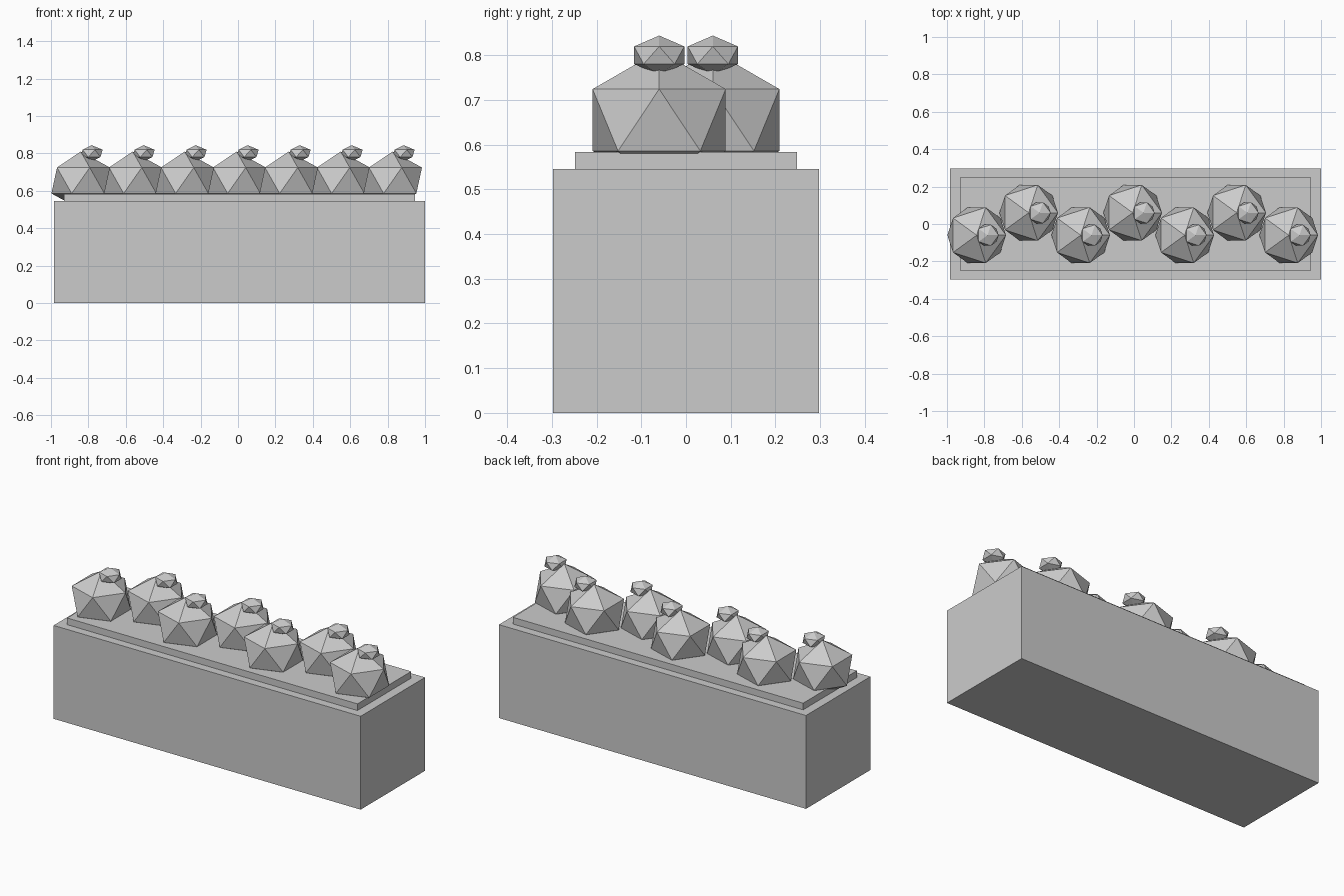
import bpy

if "Cube" in bpy.data.objects:
    bpy.data.objects.remove(bpy.data.objects["Cube"])

# One plain grey for everything
grey = bpy.data.materials.new("light_grey")
grey.diffuse_color = (0.6, 0.6, 0.6, 1)
grey.use_nodes = True
grey.node_tree.nodes["Principled BSDF"].inputs["Base Color"].default_value = grey.diffuse_color


def box(name, x0, x1, half_y, z0, z1):
    bpy.ops.mesh.primitive_cube_add(size=1, location=((x0 + x1) / 2, 0, (z0 + z1) / 2))
    ob = bpy.context.object
    ob.name = name
    ob.scale = (x1 - x0, half_y * 2, z1 - z0)
    ob.data.materials.append(grey)


def blob(name, x, y, z, radius, height):
    bpy.ops.mesh.primitive_ico_sphere_add(subdivisions=1, radius=1, location=(x, y, z))
    ob = bpy.context.object
    ob.name = name
    ob.scale = (radius, radius, height)
    ob.data.materials.append(grey)


# Planter trough and the soil slab on top
box("planter_box", -0.983, 1.0, 0.297, 0, 0.545)
box("soil", -0.93, 0.945, 0.248, 0.545, 0.584)

# Zigzag row of faceted bushes, each with a small bloom
for i in range(7):
    x = -0.841 + 0.278 * i
    y = 0.06 if i % 2 else -0.06
    blob(f"bush_{i + 1}", x, y, 0.655, 0.175, 0.155)
    blob(f"bloom_{i + 1}", x + 0.058, y, 0.80, 0.066, 0.044)
